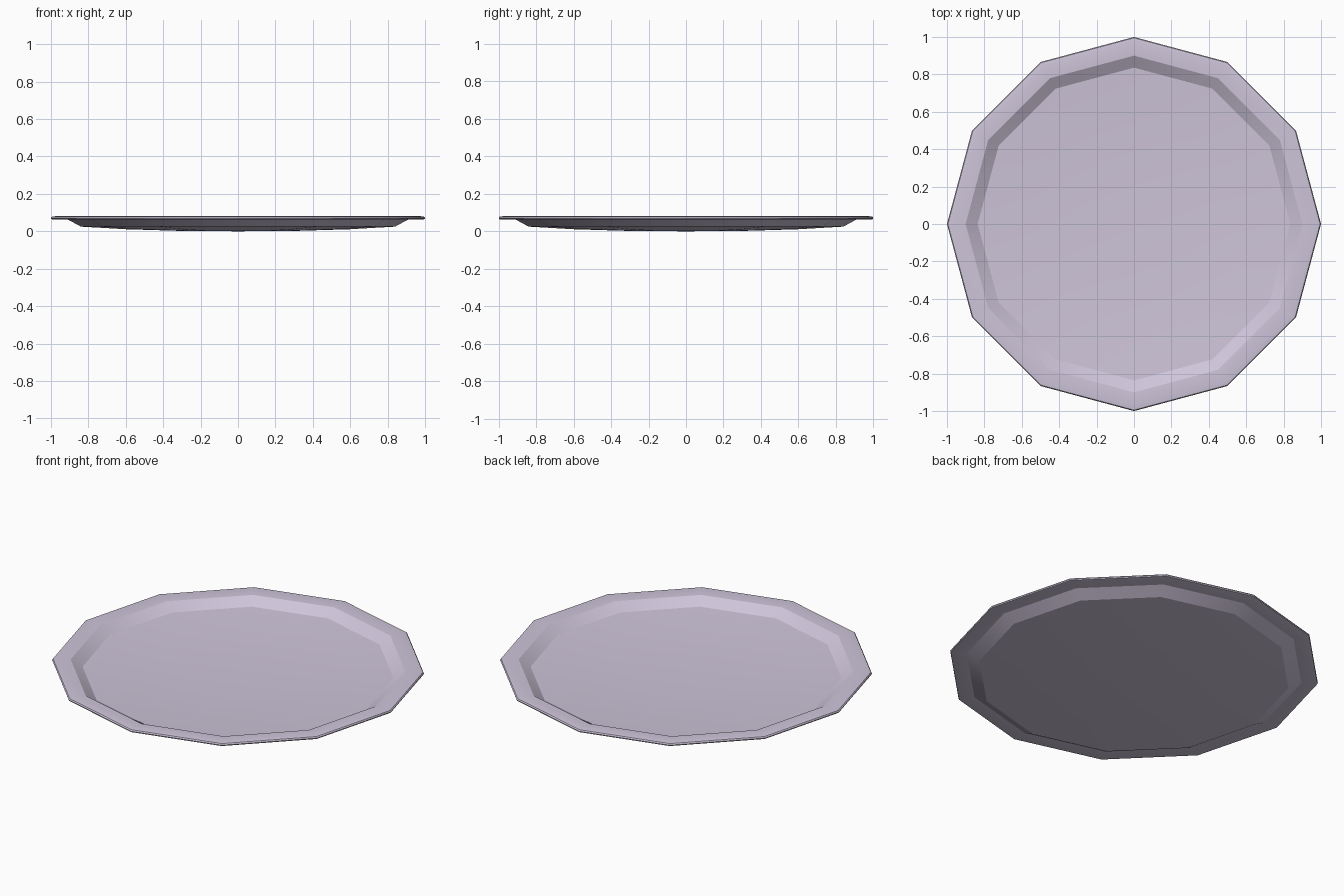
import bpy, bmesh, math

if "Cube" in bpy.data.objects:
    bpy.data.objects.remove(bpy.data.objects["Cube"])

SIDES = 12
# cross-section (radius, height): underside outwards, round the rim, back over the inside
PROFILE = [
    (0.00, 0.000), (0.30, 0.002), (0.60, 0.011), (0.84, 0.025),
    (0.91, 0.063), (0.985, 0.062), (0.998, 0.065), (1.00, 0.071),
    (0.995, 0.078), (0.975, 0.081), (0.90, 0.077), (0.836, 0.037),
    (0.60, 0.022), (0.30, 0.013), (0.00, 0.011),
]


def lathe(name, profile, sides):
    bm = bmesh.new()
    rings = []
    for r, z in profile:
        count = 1 if r == 0 else sides
        rings.append([bm.verts.new((r * math.cos(2 * math.pi * i / sides),
                                    r * math.sin(2 * math.pi * i / sides), z))
                      for i in range(count)])
    for a, b in zip(rings, rings[1:]):
        for i in range(sides):
            j = (i + 1) % sides
            corners = [a[i % len(a)], a[j % len(a)], b[j % len(b)], b[i % len(b)]]
            bm.faces.new(list(dict.fromkeys(corners)))
    bmesh.ops.recalc_face_normals(bm, faces=bm.faces)
    mesh = bpy.data.meshes.new(name)
    bm.to_mesh(mesh)
    bm.free()
    obj = bpy.data.objects.new(name, mesh)
    bpy.context.collection.objects.link(obj)
    return obj


# shallow twelve-sided plate
plate = lathe("plate", PROFILE, SIDES)
mat = bpy.data.materials.new("pale_lilac")
mat.diffuse_color = (0.62, 0.56, 0.70, 1)
mat.use_nodes = True
mat.node_tree.nodes["Principled BSDF"].inputs["Base Color"].default_value = mat.diffuse_color
plate.data.materials.append(mat)

# smooth floor and rim, crisp wall creases
bpy.context.view_layer.objects.active = plate
plate.select_set(True)
bpy.ops.object.shade_smooth_by_angle(angle=math.radians(25))
# keep the sloped wall crisp on both faces
for e in plate.data.edges:
    a, b = (plate.data.vertices[v].co for v in e.vertices)
    if abs(a.z - b.z) < 1e-5 and abs(a.xy.length - b.xy.length) < 1e-4 \
            and 0.83 < a.xy.length < 0.92:
        e.use_edge_sharp = True
